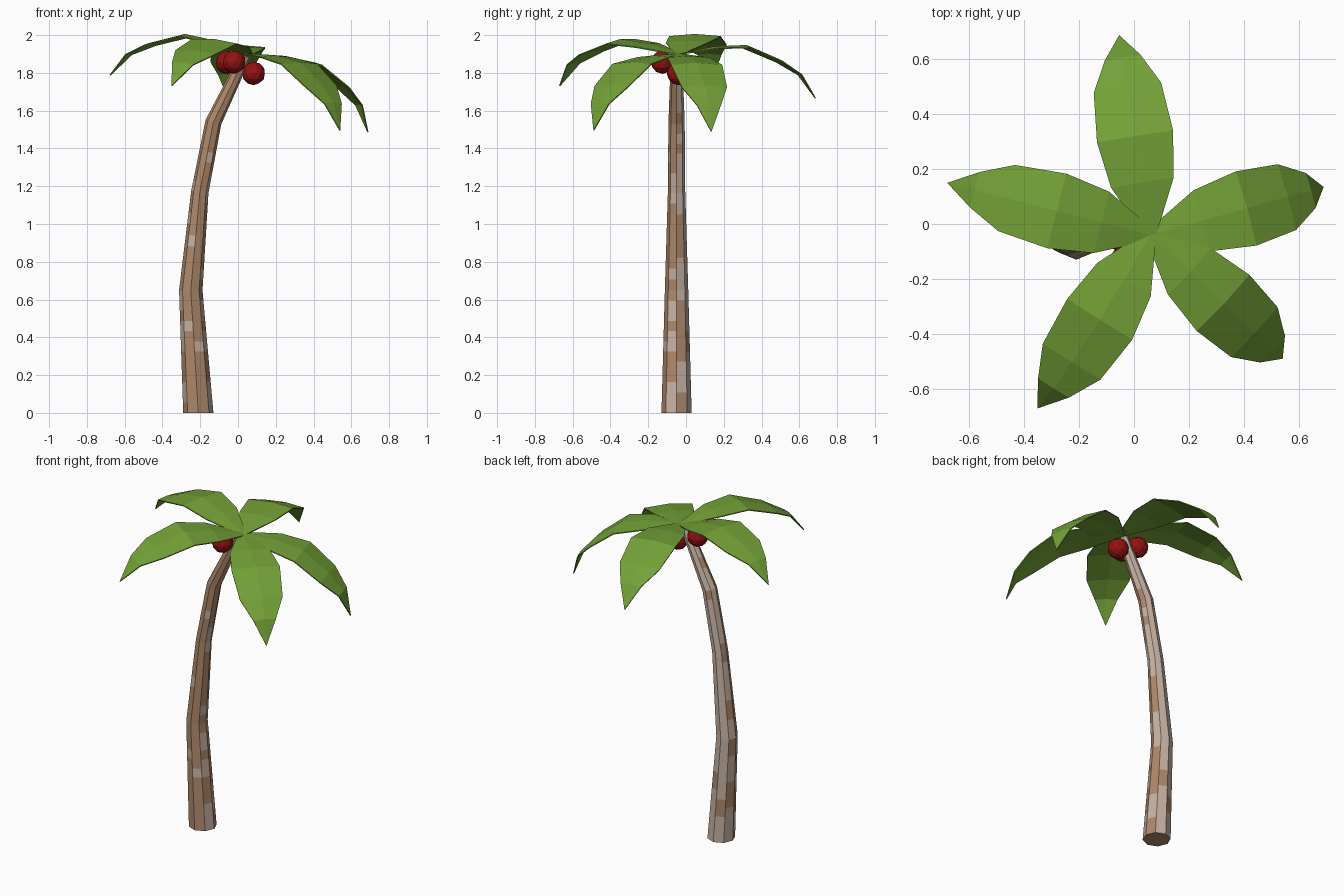
import bpy, bmesh, math
from mathutils import Vector, Matrix, noise

if "Cube" in bpy.data.objects:
    bpy.data.objects.remove(bpy.data.objects["Cube"])


def material(name, rgb):
    m = bpy.data.materials.new(name)
    m.diffuse_color = (*rgb, 1)
    m.use_nodes = True
    m.node_tree.nodes["Principled BSDF"].inputs["Base Color"].default_value = m.diffuse_color
    return m


BARK = material("brown bark", (0.42, 0.245, 0.145))
PALE = material("pale bark", (0.56, 0.44, 0.36))
GREEN = material("leaf green", (0.17, 0.355, 0.038))
RED = material("dark red", (0.30, 0.006, 0.006))


def make_object(name, bm, mats):
    bmesh.ops.recalc_face_normals(bm, faces=bm.faces)
    me = bpy.data.meshes.new(name)
    bm.to_mesh(me)
    bm.free()
    for m in mats:
        me.materials.append(m)
    ob = bpy.data.objects.new(name, me)
    bpy.context.collection.objects.link(ob)
    return ob


# Trunk: eight-sided bent column; (x, z, radius, tilt) at each bend
SIDES, CY = 8, -0.05
BENDS = [(-0.21, 0, 0.08, 0), (-0.25, 0.65, 0.062, 0), (-0.202, 1.17, 0.046, 0.12),
         (-0.13, 1.54, 0.043, 0.3), (0.04, 1.89, 0.03, 0.4)]
stations = [BENDS[0]]
for a, b in zip(BENDS, BENDS[1:]):
    n = max(2, round((b[1] - a[1]) / 0.055))
    for i in range(1, n + 1):
        stations.append(tuple(p + (q - p) * i / n for p, q in zip(a, b)))
bm = bmesh.new()
rings = []
for x, z, r, tilt in stations:
    ring = []
    for k in range(SIDES):
        t = math.tau * k / SIDES
        c = r * math.cos(t)
        ring.append(bm.verts.new((x + c * math.cos(tilt), CY + r * math.sin(t),
                                  z - c * math.sin(tilt))))
    rings.append(ring)
for lo, hi in zip(rings, rings[1:]):
    for k in range(SIDES):
        j = (k + 1) % SIDES
        f = bm.faces.new((lo[k], lo[j], hi[j], hi[k]))
        # Pale patches, mostly on the back of the trunk
        side = math.sin(math.tau * (k + 0.5) / SIDES)
        p = f.calc_center_median()
        n = noise.noise(Vector((k * 0.8 + 3.3, side * 2, p.z * 7)))
        f.material_index = int(n + 0.32 * side > 0.06)
bm.faces.new(rings[0][::-1])
bm.faces.new(rings[-1])
make_object("trunk", bm, [BARK, PALE])

# Leaves: one arched blade (distance, height, half width), pitched and turned
BLADE = [(-0.02, -0.005, 0.012), (0.185, 0.062, 0.115), (0.352, 0.095, 0.14),
         (0.54, 0.05, 0.124), (0.66, 0.0, 0.066), (0.762, -0.11, 0)]
CROWN = Vector((0.06, -0.04, 1.897))


def leaf(name, yaw, pitch, roll=0):
    bm = bmesh.new()
    turn = (Matrix.Translation(CROWN) @ Matrix.Rotation(math.radians(yaw), 4, 'Z')
            @ Matrix.Rotation(math.radians(pitch), 4, 'Y')
            @ Matrix.Rotation(math.radians(roll), 4, 'X'))
    rows = []
    for d, h, w in BLADE:
        pts = [(d, 0, h)] if w == 0 else [(d, -w, h), (d, 0, h + 0.08 * w), (d, w, h)]
        rows.append([bm.verts.new(turn @ Vector(p)) for p in pts])
    for a, b in zip(rows, rows[1:]):
        for i in range(2):
            if len(b) == 1:
                bm.faces.new((a[i], b[0], a[i + 1]))
            else:
                bm.faces.new((a[i], b[i], b[i + 1], a[i + 1]))
    ob = make_object(name, bm, [GREEN])
    mod = ob.modifiers.new("thickness", 'SOLIDIFY')
    mod.thickness = 0.006
    mod.offset = 0


leaf("leaf_left", 165.6, 0)
leaf("leaf_back", 98.9, 9.3)
leaf("leaf_right", 15.5, 24)
leaf("leaf_front_right", -43.1, 23.3)
leaf("leaf_front_left", 237.6, 4.3, -5)

# Fruit: three faceted balls under the crown
for i, pos in enumerate([(-0.02, -0.125, 1.857), (-0.057, -0.035, 1.855),
                         (0.083, -0.04, 1.797)]):
    bm = bmesh.new()
    bmesh.ops.create_icosphere(bm, subdivisions=2, radius=0.062,
                               matrix=Matrix.Translation(pos))
    make_object(f"fruit_{i + 1}", bm, [RED])
